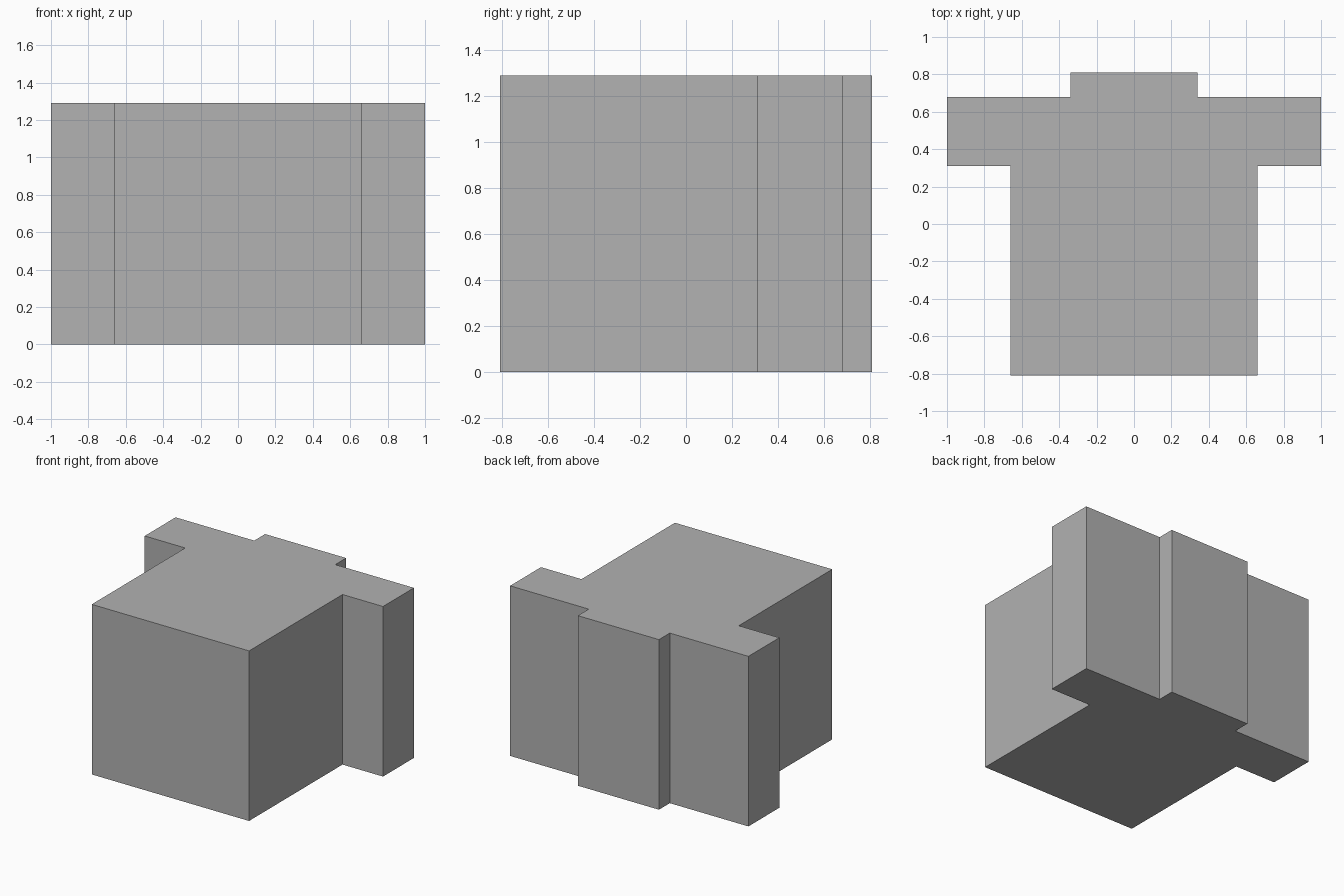
import bpy
import bmesh

HEIGHT = 1.29

cube = bpy.data.objects.get("Cube")
if cube:
    bpy.data.objects.remove(cube, do_unlink=True)

# Plain grey material
grey = bpy.data.materials.new("plain grey")
grey.use_nodes = True
colour = (0.445, 0.445, 0.445, 1)
grey.diffuse_color = colour
grey.node_tree.nodes["Principled BSDF"].inputs["Base Color"].default_value = colour

# Right half of the floor plan, front to back: body, side wing, rear step
half = [(0.66, -0.81), (0.66, 0.31), (1.0, 0.31),
        (1.0, 0.68), (0.34, 0.68), (0.34, 0.81)]
outline = half + [(-x, y) for x, y in reversed(half)]

# Extrude the mirrored plan into a solid block
bm = bmesh.new()
base = bm.faces.new([bm.verts.new((x, y, 0)) for x, y in outline])
result = bmesh.ops.extrude_face_region(bm, geom=[base], use_keep_orig=True)
top = [v for v in result["geom"] if isinstance(v, bmesh.types.BMVert)]
bmesh.ops.translate(bm, verts=top, vec=(0, 0, HEIGHT))
bmesh.ops.recalc_face_normals(bm, faces=bm.faces)

mesh = bpy.data.meshes.new("stepped_block")
bm.to_mesh(mesh)
bm.free()
mesh.materials.append(grey)
block = bpy.data.objects.new("stepped_block", mesh)
bpy.context.collection.objects.link(block)
